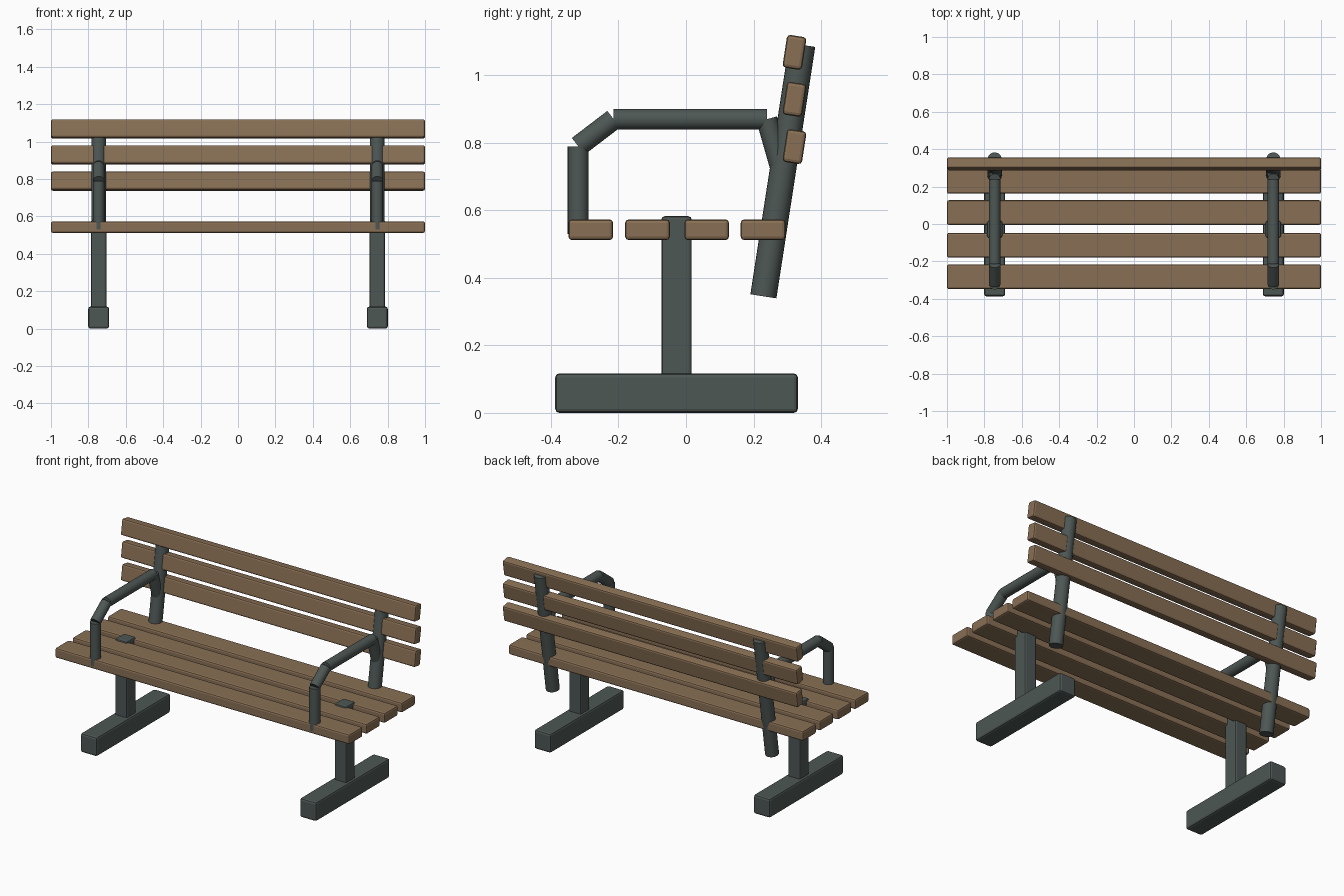
import bpy
import math
from mathutils import Vector

if "Cube" in bpy.data.objects:
    bpy.data.objects.remove(bpy.data.objects["Cube"])


def material(name, rgb):
    m = bpy.data.materials.new(name)
    m.diffuse_color = (*rgb, 1)
    m.use_nodes = True
    m.node_tree.nodes["Principled BSDF"].inputs["Base Color"].default_value = m.diffuse_color
    return m


wood = material("wood", (0.25, 0.16, 0.09))
metal = material("painted_metal", (0.075, 0.095, 0.09))


def box(name, center, size, mat, bevel=0.01, tilt=0.0):
    bpy.ops.mesh.primitive_cube_add(size=1, location=center)
    ob = bpy.context.object
    ob.name = name
    ob.scale = size
    bpy.ops.object.transform_apply(location=False, rotation=False, scale=True)
    ob.rotation_euler.x = tilt
    mod = ob.modifiers.new("bevel", 'BEVEL')
    mod.width = bevel
    mod.segments = 2
    ob.data.materials.append(mat)
    return ob


def tube(name, a, b, radius):
    a, b = Vector(a), Vector(b)
    bpy.ops.mesh.primitive_cylinder_add(vertices=20, radius=radius,
                                        depth=(b - a).length, location=(a + b) / 2)
    ob = bpy.context.object
    ob.name = name
    ob.rotation_euler = (b - a).to_track_quat('Z', 'Y').to_euler()
    ob.data.materials.append(metal)
    bpy.ops.object.shade_smooth_by_angle(angle=math.radians(35))
    return ob


# Seat slats
for i, y in enumerate((-0.282, -0.114, 0.061, 0.228)):
    box(f"seat_slat_{i + 1}", (0, y, 0.542), (2, 0.132, 0.061), wood)

# Backrest slats, leaning with the supports
lean = math.atan2(0.115, 0.744)
for i, z in enumerate((0.788, 0.928, 1.067)):
    box(f"back_slat_{i + 1}", (0, 0.321, z), (2, 0.058, 0.098), wood, tilt=-lean)

# Side frames
arm_path = [(-0.319, 0.53), (-0.319, 0.789), (-0.214, 0.869), (0.239, 0.869), (0.28, 0.725)]
for side, s in (("left", -1), ("right", 1)):
    x = 0.745 * s
    box(f"{side}_foot", (x, -0.028, 0.0585), (0.112, 0.718, 0.117), metal, 0.012)
    box(f"{side}_post", (x, -0.028, 0.34), (0.082, 0.09, 0.484), metal, 0.01)
    tube(f"{side}_back_support", (x, 0.229, 0.345), (x, 0.344, 1.089), 0.039)
    # Armrest made of straight tube sections
    for i, (p, q) in enumerate(zip(arm_path, arm_path[1:])):
        tube(f"{side}_armrest_{i + 1}", (x, *p), (x, *q), 0.031)
